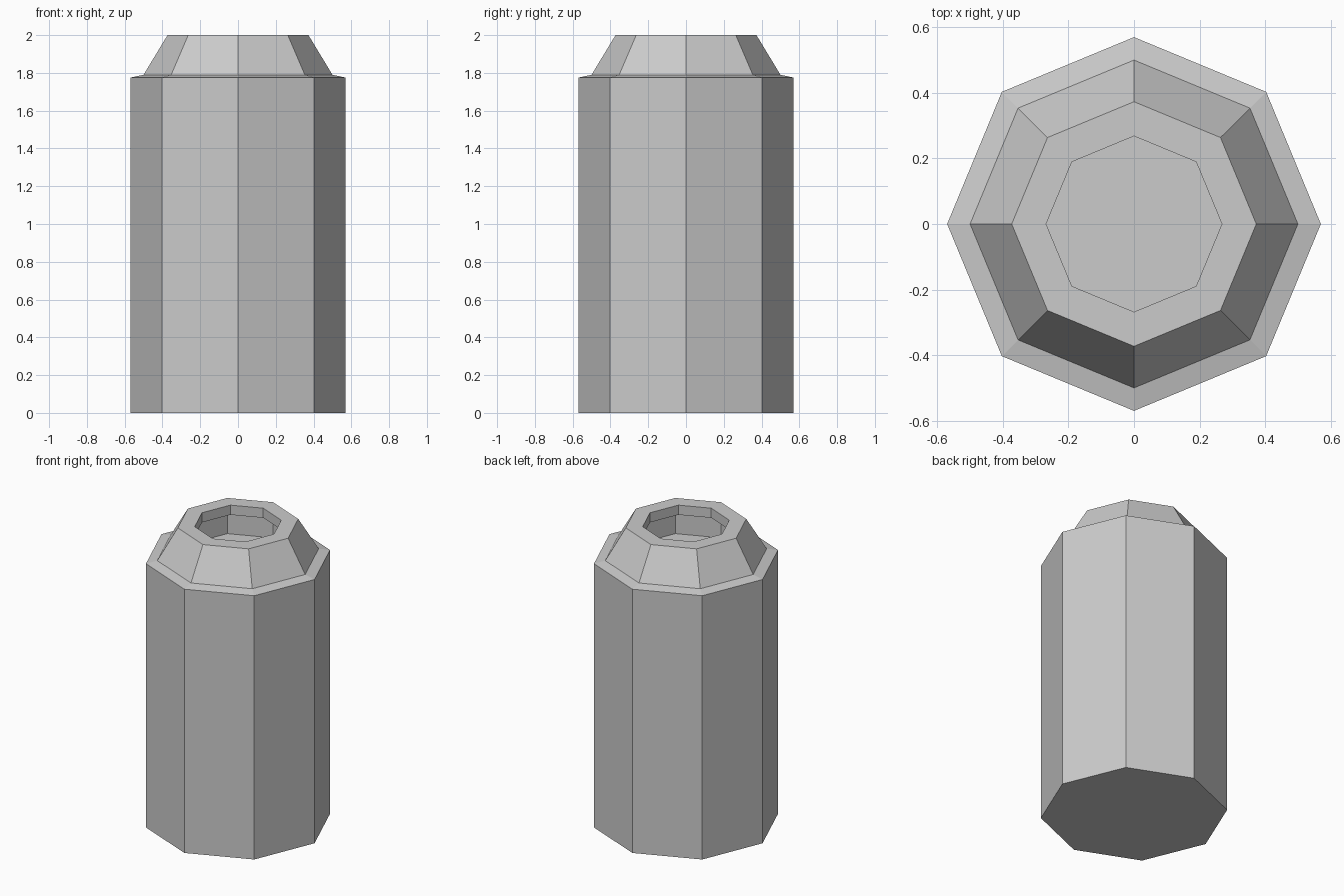
import bpy, bmesh
from math import cos, sin, tau

if "Cube" in bpy.data.objects:
    bpy.data.objects.remove(bpy.data.objects["Cube"])

SIDES = 8

# (radius, height) profile from the base, over the shoulder and rim, into the hollow neck
PROFILE = [
    (0.57, 0.0), (0.57, 1.775),      # body wall
    (0.50, 1.79), (0.373, 2.0),      # shoulder ledge and tapered neck
    (0.268, 2.0), (0.268, 1.935),    # rim and opening lip
    (0.373, 1.935), (0.373, 1.76),   # undercut recess down to its floor
]


def lathe(name, profile):
    bm = bmesh.new()
    rings = [[bm.verts.new((r * cos(tau * i / SIDES), r * sin(tau * i / SIDES), z))
              for i in range(SIDES)] for r, z in profile]
    for a, b in zip(rings, rings[1:]):
        for i in range(SIDES):
            j = (i + 1) % SIDES
            bm.faces.new((a[i], a[j], b[j], b[i]))
    # base and recess floor
    bm.faces.new(rings[0][::-1])
    bm.faces.new(rings[-1])
    bmesh.ops.recalc_face_normals(bm, faces=bm.faces)
    mesh = bpy.data.meshes.new(name)
    bm.to_mesh(mesh)
    bm.free()
    obj = bpy.data.objects.new(name, mesh)
    bpy.context.collection.objects.link(obj)
    return obj


lathe("canister", PROFILE)
